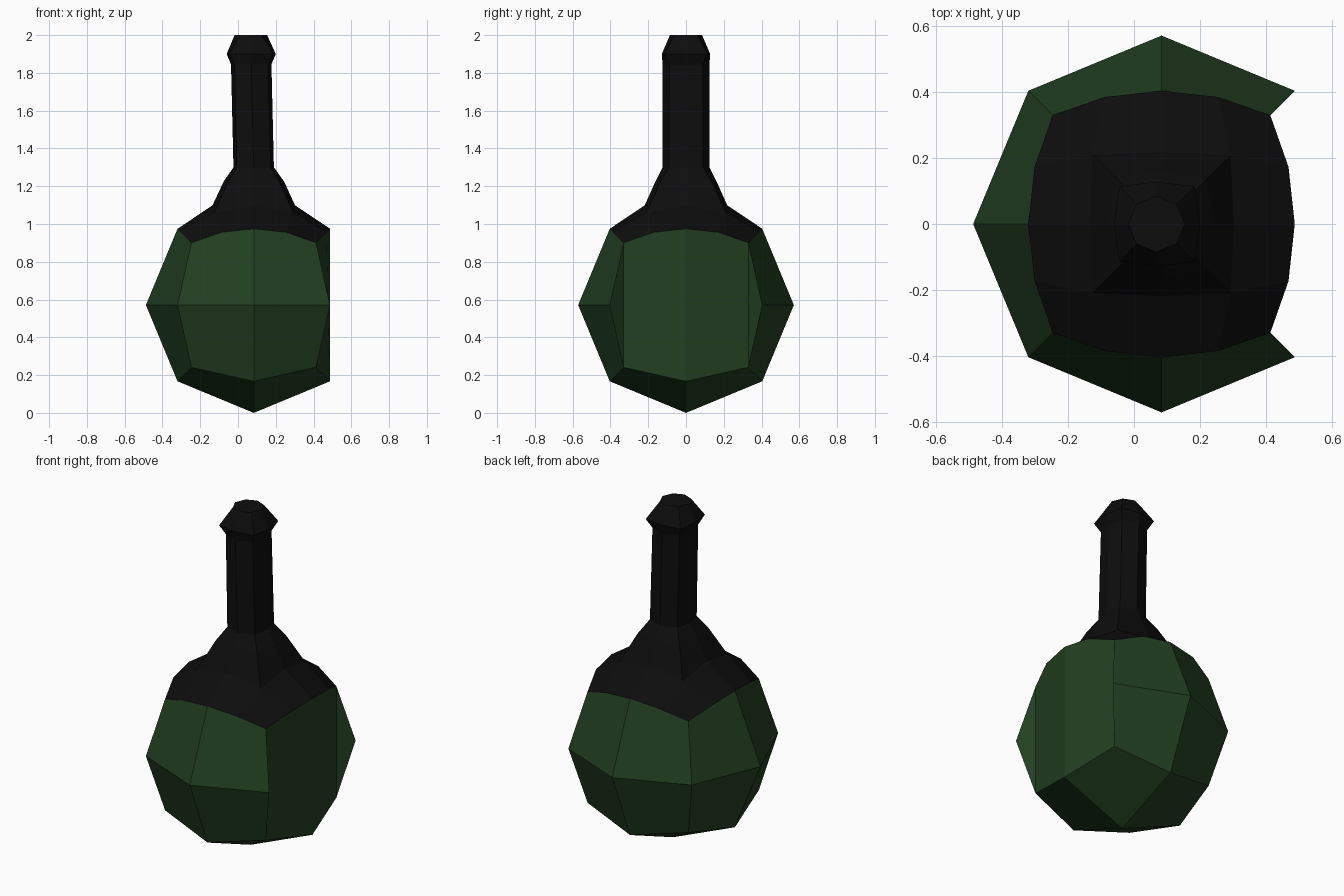
import bpy, bmesh, math
from mathutils import Vector

if "Cube" in bpy.data.objects:
    bpy.data.objects.remove(bpy.data.objects["Cube"])

R = 0.571
C = Vector((0.0835, 0, R))      # centre of the round body


def material(name, rgb):
    m = bpy.data.materials.new(name)
    m.diffuse_color = (*rgb, 1)
    m.use_nodes = True
    m.node_tree.nodes["Principled BSDF"].inputs["Base Color"].default_value = m.diffuse_color
    return m


def quad_sphere(levels):
    """Cube subdivided and pushed out to a unit sphere."""
    bm = bmesh.new()
    bmesh.ops.create_cube(bm, size=2)
    for _ in range(levels):
        for v in bm.verts:
            v.co.normalize()
        bmesh.ops.subdivide_edges(bm, edges=bm.edges[:], cuts=1, use_grid_fill=True)
    for v in bm.verts:
        v.co.normalize()
    return bm


def is_top(f):
    c = f.calc_center_median()
    return c.z > max(abs(c.x), abs(c.y))


def drop_vertex(bm, direction):
    d = Vector(direction)
    v = max(bm.verts, key=lambda v: v.co.dot(d))
    bmesh.ops.delete(bm, geom=[v], context='VERTS')


def finish(bm, name, mat):
    me = bpy.data.meshes.new(name)
    bm.to_mesh(me)
    bm.free()
    ob = bpy.data.objects.new(name, me)
    bpy.context.collection.objects.link(ob)
    me.materials.append(mat)


# green glass body, open at the top, pressed in on its right side
bm = quad_sphere(1)
drop_vertex(bm, (0, 0, 1))
drop_vertex(bm, (1, 0, 0))


def vert(x, y, z):
    d = Vector((x, y, z)).normalized()
    return min(bm.verts, key=lambda v: (v.co - d).length)


for s in (1, -1):
    low, high, side = vert(1, s, -1), vert(1, s, 1), vert(1, s, 0)
    pts = [vert(1, 0, -1), low, high, vert(1, 0, 1)]
    tri = [low, side, high]
    bm.faces.new(pts if s > 0 else pts[::-1])
    bm.faces.new(tri if s > 0 else tri[::-1])
# split the rim so that it follows the curved shoulder edge
rim = [e for e in bm.edges if e.is_boundary]
new = bmesh.ops.subdivide_edges(bm, edges=rim, cuts=1)['geom_inner']
for v in new:
    if isinstance(v, bmesh.types.BMVert):
        v.co.normalize()
for v in bm.verts:
    v.co = C + v.co * R
finish(bm, "bottle_body", material("green_glass", (0.016, 0.05, 0.015)))

# black shoulder and neck
bm = quad_sphere(2)
bmesh.ops.delete(bm, geom=[f for f in bm.faces if not is_top(f)], context='FACES')
drop_vertex(bm, (0, 0, 1))
for v in bm.verts:
    v.co = C + v.co * R
inner = [v for v in bm.verts if max(abs(v.co.x - C.x), abs(v.co.y)) < 0.25]
inner.sort(key=lambda v: math.atan2(v.co.y, v.co.x - C.x) % 6.283)
k0 = next(i for i, v in enumerate(inner) if abs(v.co.y) < 1e-3 and v.co.x > C.x)
ring = inner[k0:] + inner[:k0]

# each ring: centre x, z, half width x, half width y, corner offset
rings = [
    (0.084, 1.225, 0.160, 0.162, 0.135),
    (0.083, 1.300, 0.107, 0.124, 0.090),
    (0.070, 1.845, 0.107, 0.124, 0.088),
    (0.070, 1.900, 0.130, 0.128, 0.114),
    (0.068, 2.000, 0.086, 0.085, 0.060),
]
for cx, z, hx, hy, c in rings:
    plan = [(hx, 0), (c, c), (0, hy), (-c, c), (-hx, 0), (-c, -c), (0, -hy), (c, -c)]
    nxt = [bm.verts.new((cx + x, y, z)) for x, y in plan]
    for i in range(8):
        j = (i + 1) % 8
        bm.faces.new((ring[i], ring[j], nxt[j], nxt[i]))
    ring = nxt
bm.faces.new(ring)
finish(bm, "bottle_neck", material("black_wrap", (0.004, 0.004, 0.004)))
